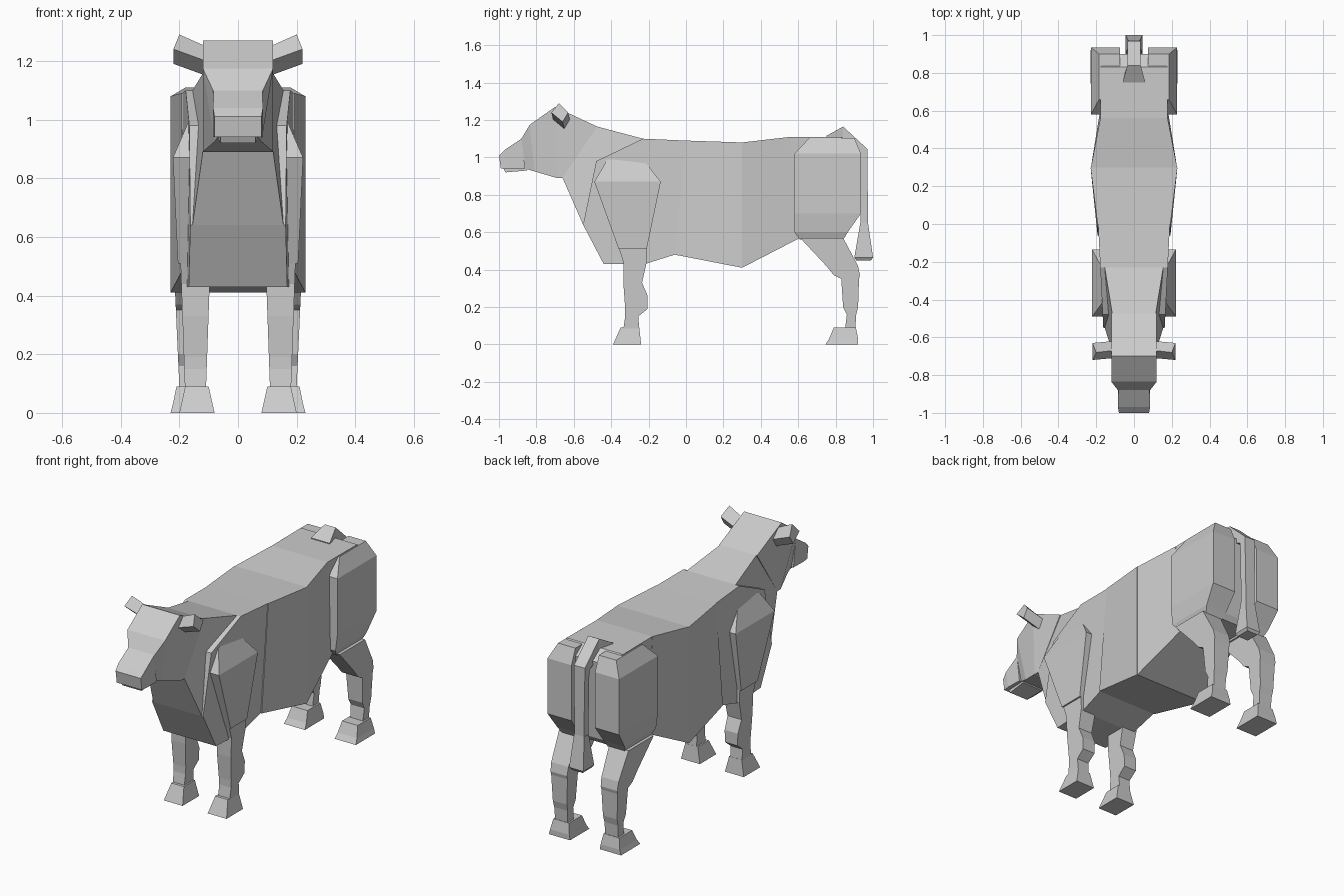
import bpy
import bmesh

default_cube = bpy.data.objects.get("Cube")
if default_cube:
    bpy.data.objects.remove(default_cube)

grey = bpy.data.materials.new("plain_grey")
grey.use_nodes = True
tone = (.6, .6, .6, 1)
grey.diffuse_color = tone
grey.node_tree.nodes["Principled BSDF"].inputs["Base Color"].default_value = tone


def loft(name, rings, side=1):
    """Skin a row of matching closed rings and cap both ends."""
    bm = bmesh.new()
    loops = [[bm.verts.new((side * x, y, z)) for x, y, z in ring] for ring in rings]
    for near, far in zip(loops, loops[1:]):
        for i in range(len(near)):
            bm.faces.new((near[i - 1], near[i], far[i], far[i - 1]))
    bm.faces.new(loops[0])
    bm.faces.new(loops[-1])
    bmesh.ops.recalc_face_normals(bm, faces=bm.faces)
    mesh = bpy.data.meshes.new(name)
    bm.to_mesh(mesh)
    bm.free()
    mesh.materials.append(grey)
    bpy.context.collection.objects.link(bpy.data.objects.new(name, mesh))


def pair(name, rings):
    loft("left_" + name, rings)
    loft("right_" + name, rings, side=-1)


def cut(top, bottom, half, half_below=None):
    """Symmetric cross-section between two (y, z) points of the side outline."""
    below = half_below or half
    return [(half, *top), (below, *bottom), (-below, *bottom), (-half, *top)]


def level(height, front, back, inner, outer):
    """Horizontal cross-section of a limb."""
    return [(inner, front, height), (outer, front, height),
            (outer, back, height), (inner, back, height)]


def shank(centre, thickness, flare):
    """Make a level function whose width follows the height."""
    def section(height, front, back):
        half = thickness + flare * height
        return level(height, front, back, inner=centre - half, outer=centre + half)
    return section


# Landmarks on the side outline, as (y, z)
poll, throat = (-.475, 1.165), (-.66, .89)
withers, breast = (-.23, 1.1), (-.55, .64)
shoulder_point, brisket = (-.48, .98), (-.44, .43)
back_top, girth = (0, 1.09), (-.06, .48)
loin, belly = (.3, 1.08), (.3, .41)
hip, flank = (.56, 1.11), (.61, .57)
rump_top, rump_base = (.83, 1.11), (.84, .57)
bridge, chin = (-.88, 1.1), (-.86, .94)
tail_peak, tail_bend = (.84, 1.165), (.97, 1.045)
tail_end, tail_end_front = (.973, .65), (.932, .65)

# Head
loft("head", [
    cut(top=poll, bottom=throat, half=.12),
    cut(top=(-.7, 1.27), bottom=(-.69, .89), half=.12),
    cut(top=(-.835, 1.175), bottom=(-.81, .925), half=.12, half_below=.08),
    cut(top=bridge, bottom=chin, half=.085, half_below=.07)])
loft("muzzle", [
    cut(top=bridge, bottom=chin, half=.083),
    cut(top=(-.97, 1.04), bottom=(-.95, .94), half=.085),
    cut(top=(-1, 1.01), bottom=(-.99, .94), half=.08)])
loft("lower_jaw", [
    cut(top=(-.84, .97), bottom=(-.85, .93), half=.065),
    cut(top=(-.98, .95), bottom=(-.965, .92), half=.06)])

# Ears: one slanted end plate swept outward and slightly up
ear_root = [(.11, -.67, 1.25), (.11, -.62, 1.2), (.11, -.65, 1.15), (.11, -.71, 1.2)]
ear_tip = [(x + (.09 if i == 0 else .11), y - .01, z + .04)
           for i, (x, y, z) in enumerate(ear_root)]
pair("ear", [ear_root, ear_tip])

# Neck and trunk
loft("neck", [
    cut(top=poll, bottom=throat, half=.115, half_below=.12),
    cut(top=withers, bottom=breast, half=.155)])

chest_outline = [withers, shoulder_point, breast, brisket, (-.22, .43), girth, back_top]
chest_side = [(.19 + .05 * y, y, z) for y, z in chest_outline]
loft("chest", [chest_side, [(-x, y, z) for x, y, z in chest_side]])

loft("front_barrel", [
    cut(top=back_top, bottom=girth, half=.193),
    cut(top=loin, bottom=belly, half=.23)])
loft("rear_barrel", [
    cut(top=loin, bottom=belly, half=.228),
    cut(top=hip, bottom=flank, half=.178)])
loft("rump", [
    cut(top=hip, bottom=flank, half=.177),
    cut(top=rump_top, bottom=rump_base, half=.18, half_below=.15),
    cut(top=(.9, 1.06), bottom=(.86, .6), half=.085)])

# Tail
loft("tail", [
    cut(top=(.75, 1.115), bottom=(.76, 1.06), half=.06),
    cut(top=tail_peak, bottom=(.84, 1.06), half=.035),
    cut(top=tail_bend, bottom=(.93, 1.02), half=.035),
    cut(top=tail_end, bottom=tail_end_front, half=.03)])
loft("tail_tuft", [
    cut(top=tail_end, bottom=tail_end_front, half=.032),
    cut(top=(1, .465), bottom=(.9, .465), half=.045),
    cut(top=(.99, .45), bottom=(.91, .45), half=.035)])

# Front legs
pair("shoulder", [
    level(height=.99, front=-.42, back=-.23, inner=.11, outer=.17),
    level(height=.87, front=-.49, back=-.135, inner=.11, outer=.222),
    level(height=.51, front=-.36, back=-.21, inner=.11, outer=.205)])
foreleg = shank(centre=.145, thickness=.033, flare=.035)
pair("front_leg", [
    foreleg(height=.55, front=-.37, back=-.21),
    foreleg(height=.44, front=-.335, back=-.21),
    foreleg(height=.33, front=-.335, back=-.235),
    foreleg(height=.26, front=-.33, back=-.205),
    foreleg(height=.19, front=-.325, back=-.205),
    foreleg(height=.15, front=-.325, back=-.255),
    foreleg(height=.08, front=-.335, back=-.25)])
pair("front_hoof", [
    level(height=.09, front=-.35, back=-.25, inner=.1, outer=.18),
    level(height=0, front=-.39, back=-.24, inner=.08, outer=.2)])

# Hind legs
pair("thigh", [
    level(height=1.105, front=.66, back=.9, inner=.075, outer=.185),
    level(height=1.02, front=.58, back=.935, inner=.075, outer=.228),
    level(height=.7, front=.58, back=.935, inner=.075, outer=.228),
    level(height=.6, front=.58, back=.865, inner=.08, outer=.215),
    level(height=.56, front=.61, back=.84, inner=.09, outer=.2)])
hindleg = shank(centre=.16, thickness=.036, flare=.045)
pair("hind_leg", [
    hindleg(height=.57, front=.61, back=.84),
    hindleg(height=.42, front=.75, back=.92),
    hindleg(height=.37, front=.79, back=.93),
    hindleg(height=.35, front=.83, back=.925),
    hindleg(height=.2, front=.84, back=.92),
    hindleg(height=.16, front=.86, back=.91),
    hindleg(height=.08, front=.85, back=.905)])
pair("hind_hoof", [
    level(height=.09, front=.79, back=.908, inner=.11, outer=.21),
    level(height=.03, front=.765, back=.92, inner=.1, outer=.222),
    level(height=0, front=.745, back=.92, inner=.095, outer=.23)])
